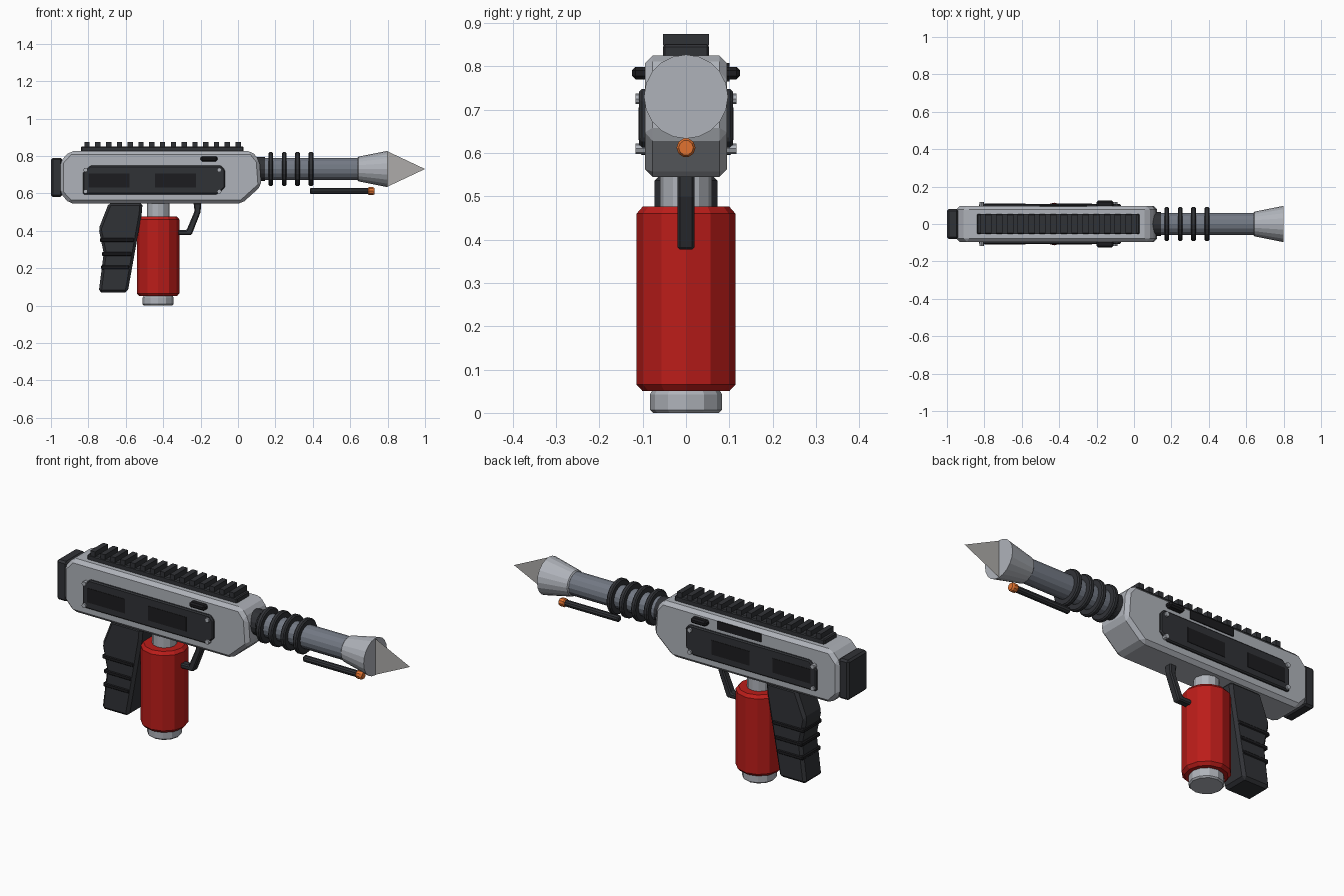
import bpy, bmesh
from math import cos, sin, pi

if "Cube" in bpy.data.objects:
    bpy.data.objects.remove(bpy.data.objects["Cube"])


def material(name, rgb):
    m = bpy.data.materials.new(name)
    m.diffuse_color = (*rgb, 1)
    m.use_nodes = True
    m.node_tree.nodes["Principled BSDF"].inputs["Base Color"].default_value = m.diffuse_color
    return m


LIGHT = material("light_metal", (0.43, 0.45, 0.49))
STEEL = material("blue_steel", (0.17, 0.19, 0.23))
DARK = material("dark_polymer", (0.03, 0.032, 0.037))
BLACK = material("black", (0.012, 0.012, 0.014))
RED = material("red_paint", (0.5, 0.012, 0.01))
ORANGE = material("orange_tip", (0.75, 0.17, 0.03))
PALE = material("pale_grey", (0.42, 0.41, 0.4))


def finish(name, bm, mat, bevel=0.0):
    bmesh.ops.recalc_face_normals(bm, faces=bm.faces)
    me = bpy.data.meshes.new(name)
    bm.to_mesh(me)
    bm.free()
    ob = bpy.data.objects.new(name, me)
    bpy.context.collection.objects.link(ob)
    me.materials.append(mat)
    if bevel:
        b = ob.modifiers.new("chamfer", 'BEVEL')
        b.width, b.segments, b.limit_method = bevel, 1, 'ANGLE'
        b.angle_limit = 0.5
    return ob


def prism(name, pts, y0, y1, mat, bevel=0.0):
    """Extrude an x-z profile from y0 to y1."""
    bm = bmesh.new()
    face = bm.faces.new([bm.verts.new((x, y0, z)) for x, z in pts])
    new = bmesh.ops.extrude_face_region(bm, geom=[face])["geom"]
    bmesh.ops.translate(bm, vec=(0, y1 - y0, 0),
                        verts=[g for g in new if isinstance(g, bmesh.types.BMVert)])
    return finish(name, bm, mat, bevel)


def box(name, x, y, z, mat, bevel=0.0):
    pts = [(x[0], z[0]), (x[1], z[0]), (x[1], z[1]), (x[0], z[1])]
    return prism(name, pts, y[0], y[1], mat, bevel)


def lathe(name, axis, centre, rings, mat, n=12):
    """Capped n-sided turning; rings are (position on axis, radius)."""
    bm = bmesh.new()
    loops = []
    for t, r in rings:
        loop = []
        for i in range(n):
            u, v = r * cos(2 * pi * i / n), r * sin(2 * pi * i / n)
            a, b = centre[0] + u, centre[1] + v
            co = {'x': (t, a, b), 'y': (a, t, b), 'z': (a, b, t)}[axis]
            loop.append(bm.verts.new(co))
        loops.append(loop)
    for p, q in zip(loops, loops[1:]):
        for i in range(n):
            j = (i + 1) % n
            bm.faces.new((p[i], p[j], q[j], q[i]))
    bm.faces.new(loops[0])
    bm.faces.new(loops[-1])
    return finish(name, bm, mat)


# Main housing and rear block
prism("housing", [(-0.95, 0.60), (-0.90, 0.545), (0.02, 0.545), (0.125, 0.64), (0.115, 0.775),
                  (0.075, 0.825), (-0.90, 0.825), (-0.95, 0.77)], -0.095, 0.095, LIGHT, 0.018)
box("rear_block", (-1.0, -0.94), (-0.08, 0.08), (0.58, 0.79), DARK, 0.01)

# Top rail with teeth
box("rail_base", (-0.84, 0.03), (-0.053, 0.053), (0.82, 0.85), DARK, 0.005)
for i in range(15):
    x = -0.807 + i * 0.0577
    box(f"rail_tooth_{i + 1}", (x - 0.014, x + 0.014), (-0.053, 0.053), (0.848, 0.875), DARK)

# Side panels, insets, bolts and buttons on both sides
for side, s in (("front", -1), ("back", 1)):
    prism(f"{side}_panel", [(-0.83, 0.595), (-0.11, 0.595), (-0.07, 0.63), (-0.07, 0.725),
                            (-0.09, 0.748), (-0.79, 0.748), (-0.83, 0.71)],
          s * 0.085, s * 0.108, DARK, 0.006)
    for k, x in enumerate((-0.80, -0.445)):
        box(f"{side}_inset_{k + 1}", (x, x + 0.22), (s * 0.1, s * 0.11), (0.63, 0.705), BLACK)
    for k, (x, z) in enumerate(((-0.815, 0.725), (-0.10, 0.725), (-0.815, 0.61), (-0.10, 0.61))):
        lathe(f"{side}_bolt_{k + 1}", 'y', (x, z), [(s * 0.09, 0.012), (s * 0.117, 0.012)], LIGHT, 8)
    box(f"{side}_button", (-0.2, -0.11), (s * 0.085, s * 0.125), (0.77, 0.798), BLACK, 0.008)
box("side_port", (-0.505, -0.25), (0.07, 0.1), (0.765, 0.808), BLACK)

# Grip with ribs
prism("grip", [(-0.69, 0.55), (-0.51, 0.55), (-0.515, 0.49), (-0.59, 0.07), (-0.745, 0.07),
               (-0.718, 0.28), (-0.745, 0.41)], -0.073, 0.073, DARK, 0.014)
for k, (x0, x1, z) in enumerate(((-0.738, -0.555, 0.35), (-0.728, -0.568, 0.275), (-0.732, -0.58, 0.205))):
    box(f"grip_rib_{k + 1}", (x0, x1), (-0.077, 0.077), (z - 0.011, z + 0.011), BLACK, 0.005)

# Canister, neck and bottom cap
C = (-0.427, 0)
lathe("canister", 'z', C, [(0.05, 0.1), (0.065, 0.114), (0.46, 0.114), (0.476, 0.1)], RED)
lathe("canister_neck", 'z', C, [(0.47, 0.06), (0.56, 0.06)], LIGHT)
lathe("canister_cap", 'z', C, [(0, 0.076), (0.007, 0.083), (0.043, 0.083), (0.055, 0.076)], LIGHT)

# Trigger
prism("trigger", [(-0.238, 0.55), (-0.197, 0.55), (-0.2, 0.5), (-0.248, 0.377), (-0.33, 0.377),
                  (-0.33, 0.403), (-0.275, 0.403), (-0.232, 0.505)], -0.02, 0.02, DARK, 0.006)

# Barrel, cooling rings and nozzle
B = (0, 0.73)
lathe("barrel_collar", 'x', B, [(0.09, 0.064), (0.145, 0.064)], DARK, 16)
lathe("barrel", 'x', B, [(0.1, 0.06), (0.66, 0.06)], STEEL, 16)
for k, x in enumerate((0.175, 0.247, 0.318, 0.39)):
    lathe(f"cooling_ring_{k + 1}", 'x', B, [(x - 0.013, 0.058), (x - 0.013, 0.084), (x - 0.007, 0.09),
                                            (x + 0.007, 0.09), (x + 0.013, 0.084), (x + 0.013, 0.058)], DARK, 20)
lathe("nozzle", 'x', B, [(0.64, 0.06), (0.645, 0.066), (0.798, 0.097)], LIGHT, 20)

# Flat triangular fin at the muzzle
bm = bmesh.new()
bm.faces.new([bm.verts.new(c) for c in ((0.798, 0, 0.635), (1.0, 0, 0.73), (0.798, 0, 0.825))])
finish("muzzle_fin", bm, PALE)

# Pilot tube below the barrel
P = (0, 0.612)
lathe("pilot_tube", 'x', P, [(0.385, 0.012), (0.39, 0.017), (0.705, 0.017)], DARK, 10)
lathe("pilot_tip", 'x', P, [(0.695, 0.018), (0.7, 0.022), (0.722, 0.022), (0.73, 0.017)], ORANGE, 10)
